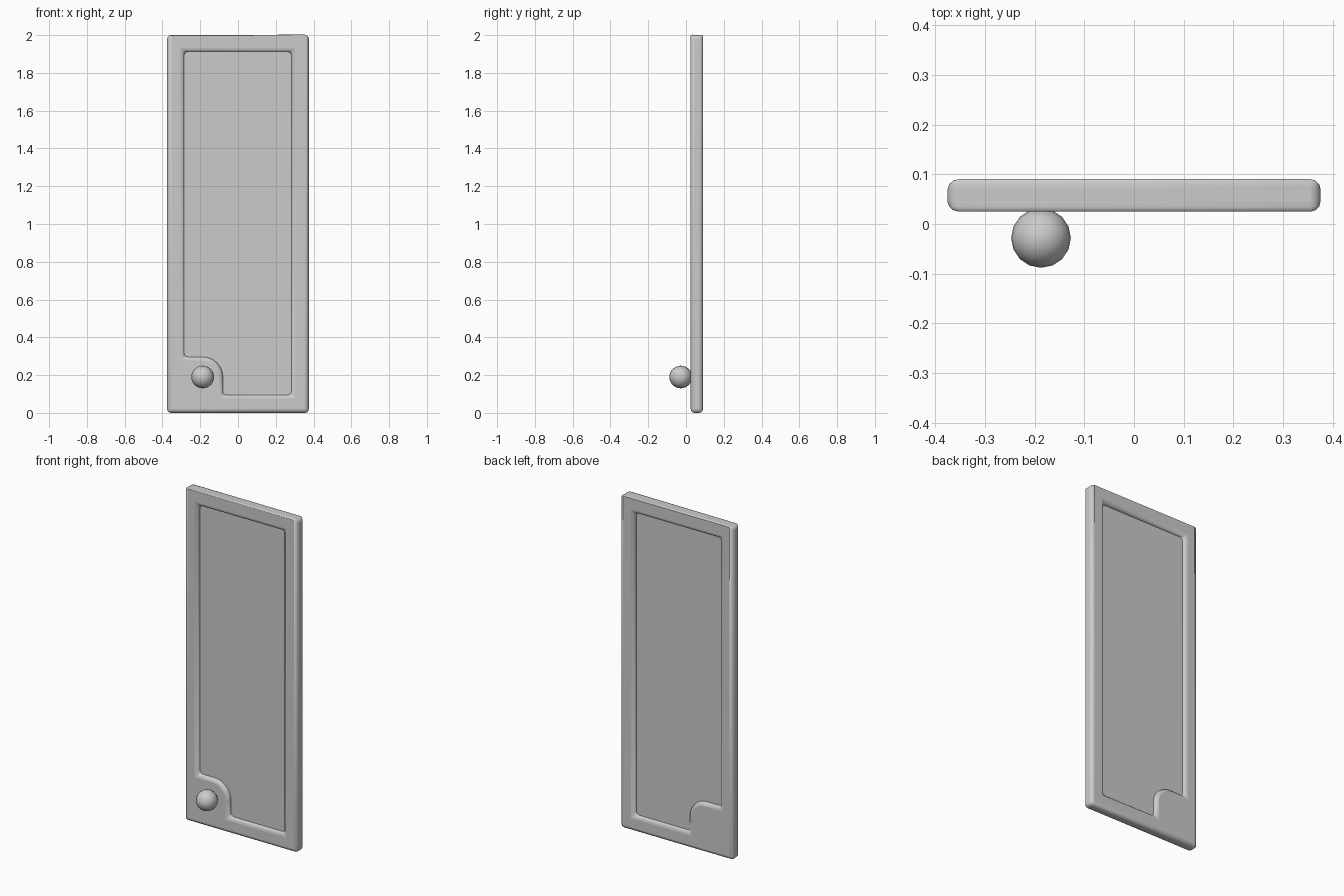
import bpy, bmesh, math

if "Cube" in bpy.data.objects:
    bpy.data.objects.remove(bpy.data.objects["Cube"])

Y0, Y1 = 0.025, 0.09           # door front and back
KX, KZ, KR = -0.187, 0.19, 0.107   # knob centre and lock block radius


def smooth(ob, angle=40):
    bpy.ops.object.select_all(action='DESELECT')
    ob.select_set(True)
    bpy.context.view_layer.objects.active = ob
    bpy.ops.object.shade_smooth_by_angle(angle=math.radians(angle))


# frame: outer rectangle minus an opening with a rounded lock block in the corner
outer = [(-0.375, 0), (0.375, 0), (0.375, 2), (-0.375, 2)]
arc = [(KX + KR * math.cos(math.pi / 2 * i / 8), KZ + KR * math.sin(math.pi / 2 * i / 8))
       for i in range(9)]
inner = ([(0.283, 0.095), (KX + KR, 0.095)] + arc +
         [(-0.285, KZ + KR), (-0.285, 1.912), (0.283, 1.912)])

bm = bmesh.new()
edges = []
for loop in (outer, inner):
    vs = [bm.verts.new((x, Y0, z)) for x, z in loop]
    edges += [bm.edges.new((vs[i - 1], vs[i])) for i in range(len(vs))]
bmesh.ops.triangle_fill(bm, edges=edges, use_beauty=True, normal=(0, -1, 0))
bmesh.ops.dissolve_limit(bm, angle_limit=0.01, verts=[], edges=bm.edges[:])
ext = bmesh.ops.extrude_face_region(bm, geom=bm.faces[:], use_keep_orig=True)
bmesh.ops.translate(bm, vec=(0, Y1 - Y0, 0),
                    verts=[g for g in ext['geom'] if isinstance(g, bmesh.types.BMVert)])
bmesh.ops.recalc_face_normals(bm, faces=bm.faces[:])
me = bpy.data.meshes.new("door_frame")
bm.to_mesh(me)
bm.free()
frame = bpy.data.objects.new("door_frame", me)
bpy.context.collection.objects.link(frame)
bev = frame.modifiers.new("rounded_edges", 'BEVEL')
bev.width = 0.02
bev.segments = 3
bev.limit_method = 'ANGLE'
bev.angle_limit = math.radians(40)
bev.use_clamp_overlap = False
smooth(frame)

# recessed panel
bpy.ops.mesh.primitive_cube_add(size=1, location=(0, (Y0 + Y1) / 2, 1.0))
panel = bpy.context.object
panel.name = "door_panel"
panel.scale = (0.61, 0.02, 1.86)

# knob
bpy.ops.mesh.primitive_uv_sphere_add(segments=16, ring_count=12, radius=0.06,
                                     location=(KX, -0.028, KZ))
knob = bpy.context.object
knob.name = "door_knob"
smooth(knob)
